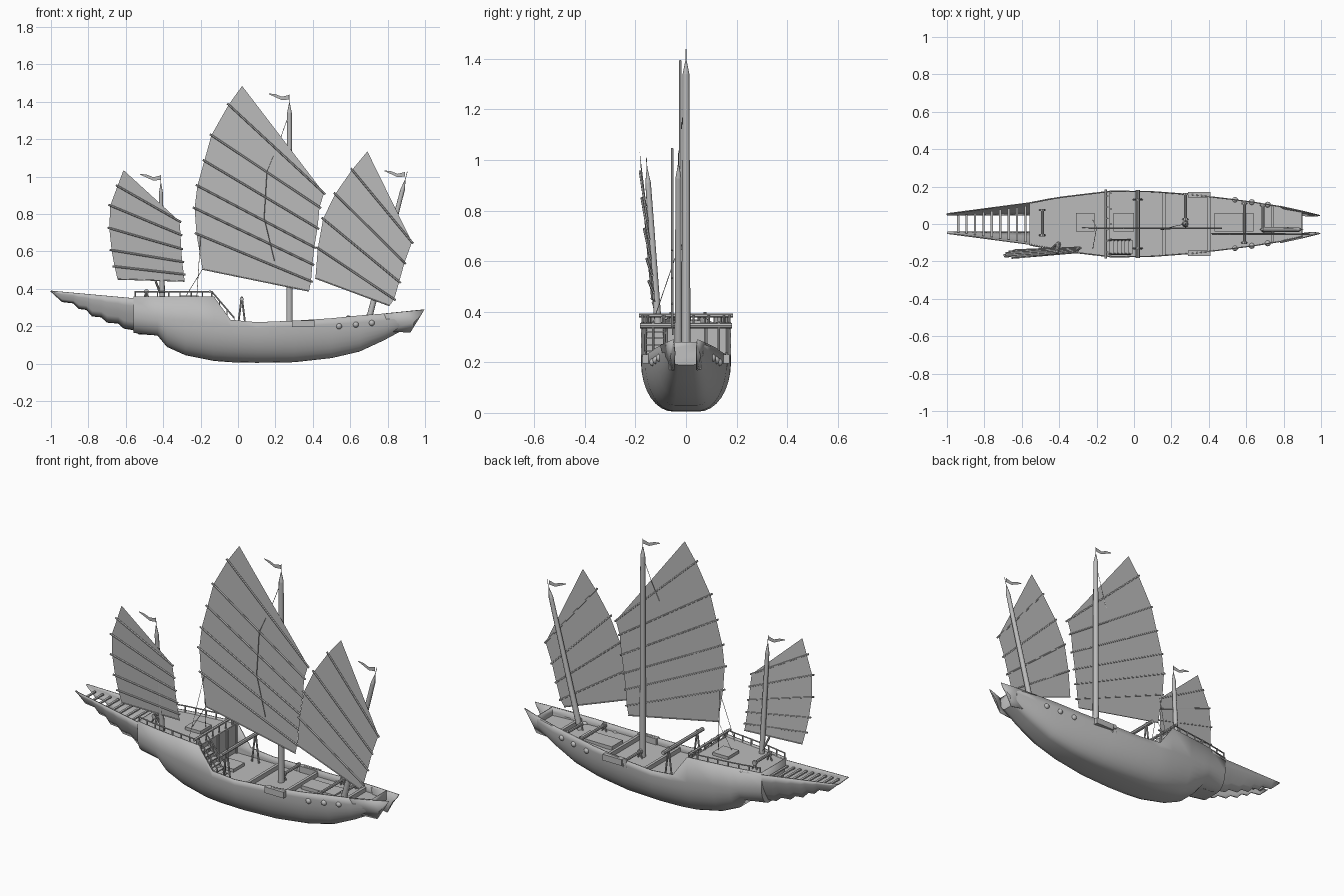
import bpy, bmesh, math
from mathutils import Vector, Matrix

if "Cube" in bpy.data.objects:
    bpy.data.objects.remove(bpy.data.objects["Cube"])

GREY = bpy.data.materials.new("plain grey")
GREY.use_nodes = True
GREY.diffuse_color = (0.5, 0.5, 0.5, 1)
GREY.node_tree.nodes["Principled BSDF"].inputs["Base Color"].default_value = GREY.diffuse_color


def finish(name, bm, smooth=0):
    mesh = bpy.data.meshes.new(name)
    bm.to_mesh(mesh)
    bm.free()
    mesh.materials.append(GREY)
    ob = bpy.data.objects.new(name, mesh)
    bpy.context.collection.objects.link(ob)
    if smooth:
        bpy.ops.object.select_all(action="DESELECT")
        ob.select_set(True)
        bpy.context.view_layer.objects.active = ob
        bpy.ops.object.shade_smooth_by_angle(angle=math.radians(smooth))
    return ob


def skin(bm, rows):
    """Join rows of points with quads."""
    grid = [[bm.verts.new(p) for p in row] for row in rows]
    for r, s in zip(grid, grid[1:]):
        for i in range(len(r) - 1):
            bm.faces.new((r[i], r[i + 1], s[i + 1], s[i]))
    return grid


def rods(name, items, sides=8):
    """Tapered round rods: (start, end, radius, end radius)."""
    bm = bmesh.new()
    for a, b, r, *end in items:
        a, b = Vector(a), Vector(b)
        turn = (b - a).to_track_quat("Z", "Y").to_matrix().to_4x4()
        bmesh.ops.create_cone(bm, cap_ends=True, segments=sides, radius1=r,
                              radius2=end[0] if end else r, depth=(b - a).length,
                              matrix=Matrix.Translation((a + b) / 2) @ turn)
    return finish(name, bm, 40)


def boxes(name, items):
    """Boxes: (centre, size)."""
    bm = bmesh.new()
    for c, s in items:
        bmesh.ops.create_cube(bm, size=1, matrix=Matrix.Translation(c) @ Matrix.Diagonal((*s, 1)))
    return finish(name, bm)


# Hull stations: x, half beam, keel half width, keel z, bilge top z, rail z
STATIONS = [
    (-.56, .115, .045, .165, .27, .36), (-.43, .14, .045, .15, .25, .36),
    (-.38, .148, .045, .09, .24, .36), (-.28, .16, .045, .045, .23, .36),
    (-.13, .178, .05, .015, .215, .36), (-.04, .178, .05, .008, .2, .235),
    (.1, .176, .05, .005, .19, .222), (.3, .161, .05, .008, .2, .23),
    (.5, .138, .045, .03, .21, .243), (.65, .118, .04, .065, .22, .258),
    (.78, .097, .035, .125, .23, .268), (.9, .07, .03, .19, .25, .28)]


def at(x, k):
    """Hull value k at any x."""
    for a, b in zip(STATIONS, STATIONS[1:]):
        if x <= b[0]:
            return a[k] + (b[k] - a[k]) * (x - a[0]) / (b[0] - a[0])
    return STATIONS[-1][k]


def section(st):
    x, w, kw, kz, c, rail = st
    half = [(x, kw + (w - kw) * math.sin(a), kz + (c - kz) * (1 - math.cos(a)))
            for a in (math.pi / 2 * i / 8 for i in range(9))]
    half.append((x, w, rail))
    return [(p[0], -p[1], p[2]) for p in reversed(half)] + half


bm = bmesh.new()
rings = skin(bm, [section(s) for s in STATIONS])
for ring in (rings[0], rings[-1]):
    bm.faces.new(ring)
bmesh.ops.recalc_face_normals(bm, faces=bm.faces)
hull = finish("hull", bm, 45)
mod = hull.modifiers.new("thickness", "SOLIDIFY")
mod.thickness = .006
mod.offset = -1


# Decks and the bulkhead between them
def deck(name, x0, x1, height):
    bm = bmesh.new()
    xs = [x0 + (x1 - x0) * i / 12 for i in range(13)]
    skin(bm, [[(x, s * (at(x, 1) - .004), height(x)) for s in (-1, 1)] for x in xs])
    return finish(name, bm)


main_z = lambda x: .185 + max(0, x - .2) * .07
deck("poop_deck", -.56, -.13, lambda x: .348)
deck("main_deck", -.15, .895, main_z)
boxes("poop_bulkhead", [((-.135, 0, .268), (.008, .345, .165))])
rods("bulkhead_posts", [((-.125, y, .18), (-.125, y, .35), .006)
                        for y in (-.165, -.08, 0, .08, .165)])

# Stern wings with stepped lower edges, and bow wings
LOWER = [(-.44, .155), (-.53, .16), (-.56, .182), (-.61, .19), (-.64, .217), (-.7, .222),
         (-.73, .25), (-.78, .255), (-.81, .29), (-.85, .295), (-.88, .325), (-.94, .332), (-1, .388)]
for side, label in ((1, "left"), (-1, "right")):
    bm = bmesh.new()
    rows = []
    for x, z in LOWER:
        t = max(0, (-.56 - x) / .44)
        yt = at(x, 1) - .004 if x > -.56 else .111 - .058 * t
        zt = .35 + .04 * t
        row = []
        for k in range(5):
            f = k / 4
            row.append((x, side * (.045 + (yt - .045) * math.sin(f * math.pi / 2)), z + (zt - z) * f))
        rows.append(row)
    skin(bm, rows)
    finish(label + "_stern_wing", bm, 25).modifiers.new("thickness", "SOLIDIFY").thickness = .005

    bm = bmesh.new()
    skin(bm, [[(x, side * yb, zb), (x + .02, side * (yb + yt) / 2, (zb + zt) / 2), (x2, side * yt, zt)]
              for x, yb, zb, x2, yt, zt in [(.78, .07, .175, .78, .098, .268),
                                            (.92, .045, .168, .9, .072, .28),
                                            (.96, .042, .24, .995, .048, .29)]])
    finish(label + "_bow_wing", bm, 25).modifiers.new("thickness", "SOLIDIFY").thickness = .005

boxes("stern_slats", [((-.58 - .045 * i, 0, .325 + .005 * i), (.012, .19 - .0125 * i, .008))
                      for i in range(9)])

# Hull fittings on both sides
boxes("channels", [((.35, s * .157, .213), (.12, .03, .035)) for s in (-1, 1)])
bm = bmesh.new()
for s in (-1, 1):
    for x in (.54, .63, .715):
        bmesh.ops.create_uvsphere(bm, u_segments=12, v_segments=8, radius=.016,
                                  matrix=Matrix.Translation((x, s * (at(x, 1) - .004), .2 + (x - .54) * .1)))
finish("side_bosses", bm, 60)

# Poop railing, stair and stair rails
rail = []
for s in (-1, 1):
    edge = [(x, s * (at(x, 1) - .004)) for x in (-.55, -.49, -.43, -.37, -.31, -.25, -.19, -.14)]
    for x, y in edge:
        rail.append(((x, y, .345), (x, y, .388), .004))
    for (x, y), (u, v) in zip(edge, edge[1:]):
        rail.append(((x, y, .385), (u, v, .385), .004))
for y in (-.15, -.09, -.03, .03, .09, .15):
    rail.append(((-.14, y, .345), (-.14, y, .388), .004))
rail.append(((-.15, -.185, .385), (-.15, .185, .385), .008))
for y in (-.16, -.085):
    rail.append(((-.14, y, .385), (-.02, y, .245), .004))
    rail.append(((-.13, y, .33), (-.02, y, .19), .006))
    for x in (-.1, -.06, -.02):
        z = .245 - (x + .02) * 1.17
        rail.append(((x, y, z - .06), (x, y, z), .003))
rods("railings", rail, 6)
boxes("stair_steps", [((-.12 + .02 * i, -.122, .32 - .025 * i), (.024, .075, .006)) for i in range(6)])

# Hatches and low deck beams
hatches = [((x, .01, z), (w, .1, .02)) for x, z, w in
           ((-.26, .355, .1), (-.055, .193, .11), (.535, .215, .21))]
beams = [((x, 0, main_z(x) + .012), (.016, 2 * at(x, 1) - .01, .025)) for x in (.16, .4, .74)]
boxes("deck_hatches", hatches)
boxes("deck_beams", beams)

# Trestles carrying a cross beam
trestle = [((.02, -.182, .345), (.02, .182, .345), .011)]
for y in (-.13, .13):
    for d in (-.022, .022):
        trestle.append(((.02 + d, y, .185), (.02, y, .36), .005))
rods("trestle_beam", trestle)

# Windlasses: a drum with wide ends and two legs
for x, y0, y1, z in ((-.49, -.06, .075, .385), (.275, .025, .16, .225), (.59, -.1, .11, .245), (.69, -.03, .1, .25)):
    parts = [((x, y0, z), (x, y1, z), .008)]
    for y in (y0, y1):
        parts.append(((x, y - .006, z), (x, y + .006, z), .014))
        for d in (-.015, .015):
            parts.append(((x + d, y, z - .04), (x, y, z), .004))
    rods("windlass", parts)


# Battened sails: apex, then luff and leech points as pixels of a common grid
def sail(name, apex, luff, leech, depth):
    pt = lambda p, off=0: Vector((p[0], depth(p[0], p[1]) + off, p[1]))
    bm = bmesh.new()
    grid = skin(bm, [(pt(a), pt(b)) for a, b in zip(luff, leech)])
    bm.faces.new((bm.verts.new(pt(apex)), *grid[0]))
    finish(name, bm)
    items = []
    for a, b in zip(luff, leech):
        a, b = pt(a, -.003), pt(b, -.003)
        d = (b - a).normalized() * .01
        items.append((a - d, b + d, .0055))
    rods(name + "_battens", items[:-1], 6)
    a, b = pt(luff[-1]), pt(leech[-1])
    rods(name + "_foot", [(a, b, .003)], 6)


sail("main_sail", (.022, 1.485),
     [(-.05, 1.385), (-.142, 1.222), (-.18, 1.085), (-.217, .952), (-.232, .832), (-.222, .695), (-.19, .505)],
     [(.46, .912), (.436, .837), (.425, .725), (.408, .623), (.398, .532), (.39, .441), (.38, .388)],
     lambda x, z: -.02)
sail("fore_sail", (.692, 1.135),
     [(.61, 1.037), (.52, .908), (.455, .775), (.427, .618), (.414, .457)],
     [(.93, .65), (.89, .54), (.862, .438), (.835, .345), (.81, .31)],
     lambda x, z: -.052)
sail("mizzen_sail", (-.612, 1.035),
     [(-.644, .95), (-.683, .846), (-.688, .725), (-.676, .607), (-.66, .52), (-.644, .452)],
     [(-.313, .762), (-.307, .69), (-.304, .615), (-.298, .545), (-.29, .478), (-.285, .441)],
     lambda x, z: -.132 - .08 * (z - .45) + .04 * (x + .5))

# Masts with pointed caps, and pennants
for label, foot, top, r in (("main", (.275, 0, .19), (.275, 0, 1.34), .018),
                            ("fore", (.695, -.03, .22), (.88, -.03, .93), .016),
                            ("mizzen", (-.405, -.11, .34), (-.412, -.15, .91), .015)):
    a, b = Vector(foot), Vector(top)
    d = (b - a).normalized()
    tip = b + d * .055
    rods(label + "_mast", [(a, b, r, r * .75), (b, tip, r * .75, .002), (tip, tip + d * .045, .0015)], 10)
    bm = bmesh.new()
    skin(bm, [[(tip.x - u, tip.y, tip.z + .042 + v), (tip.x - u, tip.y, tip.z + .018 + w)]
              for u, v, w in ((0, 0, 0), (.04, -.01, -.004), (.075, .004, .012), (.11, .008, .028))])
    finish(label + "_pennant", bm)

# Mizzen strut and rigging lines
rods("mizzen_strut", [((-.44, -.13, .44), (-.405, -.1, .35), .006)])
path = [(.275, 0, 1.34), (.225, -.01, 1.2), (.155, -.028, 1.03), (.14, -.03, .78), (.195, -.028, .55)]
lines = list(zip(path, path[1:]))
lines += [((-.2, -.02, .68), (-.22, y, .36)) for y in (-.13, .02)]
lines += [((-.19, -.02, .505), (-.28, -.02, .36))]
rods("rigging", [(a, b, .0015) for a, b in lines], 4)
